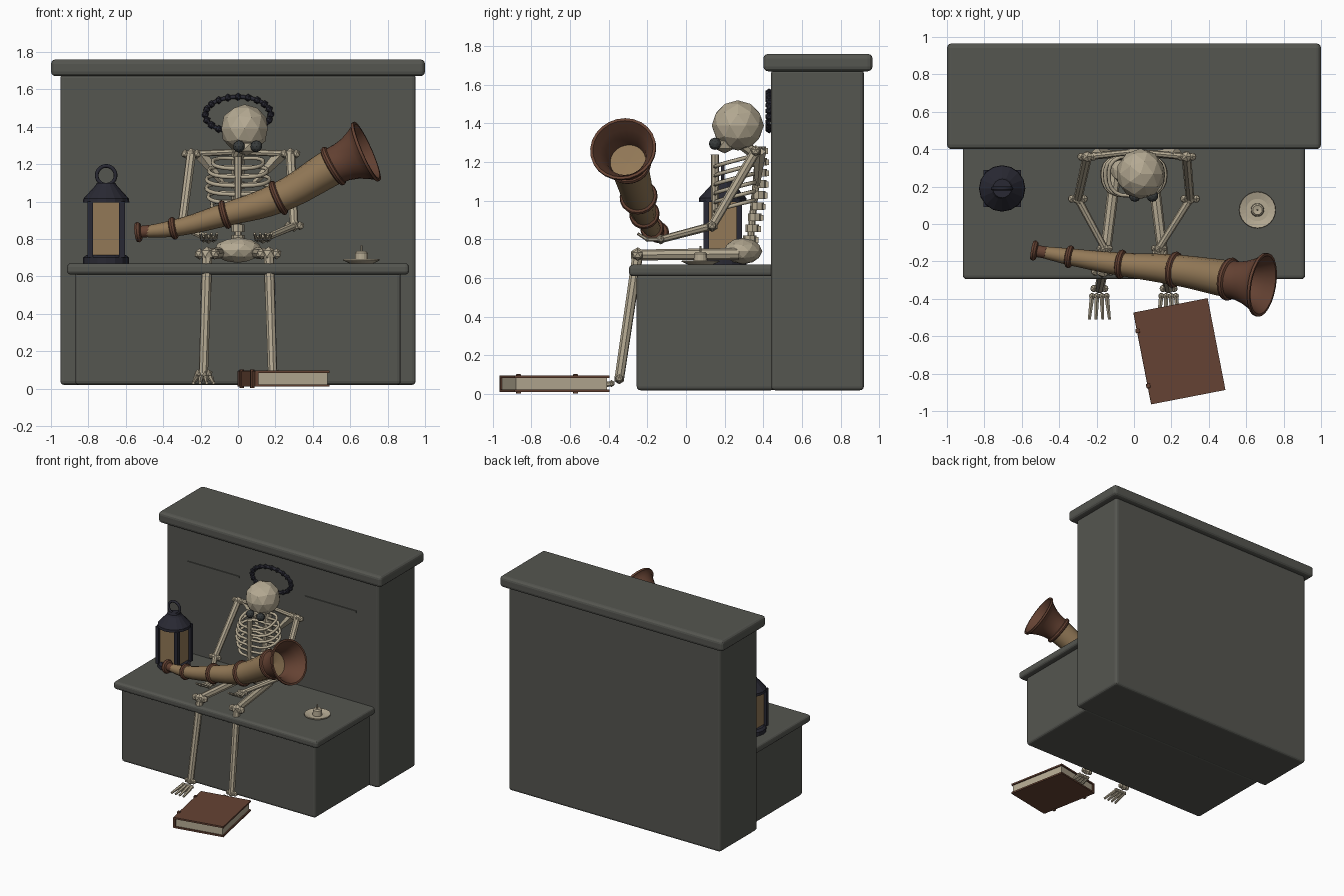
import bpy, bmesh, math
from mathutils import Vector, Matrix

if "Cube" in bpy.data.objects:
    bpy.data.objects.remove(bpy.data.objects["Cube"])


def material(name, rgb):
    m = bpy.data.materials.new(name)
    m.use_nodes = True
    m.diffuse_color = (*rgb, 1)
    m.node_tree.nodes["Principled BSDF"].inputs["Base Color"].default_value = (*rgb, 1)
    return m


stone = material("grey stone", (0.09, 0.092, 0.08))
bone_mat = material("old bone", (0.46, 0.40, 0.29))
tan = material("tan horn", (0.29, 0.19, 0.095))
brown = material("brown leather", (0.13, 0.055, 0.033))
iron = material("dark iron", (0.022, 0.022, 0.033))
socket = material("dark socket", (0.04, 0.045, 0.045))


def finish(name, bm, mat, smooth=False):
    bmesh.ops.recalc_face_normals(bm, faces=bm.faces)
    me = bpy.data.meshes.new(name)
    bm.to_mesh(me)
    bm.free()
    me.materials.append(mat)
    ob = bpy.data.objects.new(name, me)
    bpy.context.collection.objects.link(ob)
    if smooth:
        bpy.ops.object.select_all(action='DESELECT')
        ob.select_set(True)
        bpy.context.view_layer.objects.active = ob
        bpy.ops.object.shade_smooth_by_angle(angle=math.radians(35))
    return ob


def add_box(bm, lo, hi):
    lo, hi = Vector(lo), Vector(hi)
    bmesh.ops.create_cube(bm, size=1, matrix=Matrix.Translation((lo + hi) / 2) @ Matrix.Diagonal((*(hi - lo), 1)))


def box(name, lo, hi, mat, bevel=0):
    bm = bmesh.new()
    add_box(bm, lo, hi)
    ob = finish(name, bm, mat)
    if bevel:
        b = ob.modifiers.new("soft edge", 'BEVEL')
        b.width, b.segments = bevel, 3
    return ob


def add_rod(bm, p, q, r1, r2, sides=8):
    p, q = Vector(p), Vector(q)
    turn = (q - p).to_track_quat('Z', 'Y').to_matrix().to_4x4()
    bmesh.ops.create_cone(bm, cap_ends=True, segments=sides, radius1=r1, radius2=r2,
                          depth=(q - p).length, matrix=Matrix.Translation((p + q) / 2) @ turn)


def add_ball(bm, p, size, level=1):
    s = size if isinstance(size, tuple) else (size,) * 3
    bmesh.ops.create_icosphere(bm, subdivisions=level, radius=1,
                               matrix=Matrix.Translation(p) @ Matrix.Diagonal((*s, 1)))


def lathe(name, profile, origin, axis, mat, sides=16, smooth=False):
    # profile is a list of (radius, distance along axis)
    bm = bmesh.new()
    verts = [bm.verts.new((r, 0, h)) for r, h in profile]
    edges = [bm.edges.new(pair) for pair in zip(verts, verts[1:])]
    bmesh.ops.spin(bm, geom=verts + edges, cent=(0, 0, 0), axis=(0, 0, 1), angle=math.tau, steps=sides)
    bmesh.ops.remove_doubles(bm, verts=bm.verts, dist=0.0005)
    bm.transform(Matrix.Translation(origin) @ Vector(axis).to_track_quat('Z', 'Y').to_matrix().to_4x4())
    return finish(name, bm, mat, smooth)


def tube(name, paths, mat, depth=1, closed=False, res=2, detail=5):
    # each path is a list of (point, radius factor)
    cu = bpy.data.curves.new(name, 'CURVE')
    cu.dimensions = '3D'
    cu.bevel_depth, cu.bevel_resolution, cu.resolution_u, cu.use_fill_caps = depth, res, detail, True
    for path in paths:
        sp = cu.splines.new('BEZIER')
        sp.bezier_points.add(len(path) - 1)
        sp.use_cyclic_u = closed
        for bp, (p, r) in zip(sp.bezier_points, path):
            bp.co, bp.radius = p, r
            bp.handle_left_type = bp.handle_right_type = 'AUTO'
    cu.materials.append(mat)
    ob = bpy.data.objects.new(name, cu)
    bpy.context.collection.objects.link(ob)
    bpy.ops.object.select_all(action='DESELECT')
    ob.select_set(True)
    bpy.context.view_layer.objects.active = ob
    bpy.ops.object.convert(target='MESH')
    return bpy.context.object


# Stone bench and wall
box("wall", (-0.95, 0.44, 0.02), (0.95, 0.92, 1.68), stone, 0.02)
box("wall_cap", (-1, 0.4, 1.67), (1, 0.965, 1.76), stone, 0.025)
box("bench_base", (-0.87, -0.255, 0.02), (0.87, 0.46, 0.62), stone, 0.02)
box("bench_seat", (-0.915, -0.295, 0.61), (0.915, 0.46, 0.67), stone, 0.02)
for s in (-1, 1):
    box("carved_line", (s * 0.525 - 0.23, 0.432, 1.395), (s * 0.525 + 0.23, 0.442, 1.41), stone)

# Wall wreath: oval band with studs
oval = [Vector((0.175 * math.cos(a), 0.43, 1.465 + 0.095 * math.sin(a)))
        for a in (math.tau * i / 20 for i in range(20))]
tube("wreath_band", [[(p, 1) for p in oval]], iron, 0.012, True, 1, 2)
bm = bmesh.new()
for p in oval:
    add_ball(bm, p, 0.021)
finish("wreath_studs", bm, iron)

# Skull
bm = bmesh.new()
add_ball(bm, (0.035, 0.268, 1.39), (0.13, 0.135, 0.13), 2)
add_ball(bm, (0.045, 0.2, 1.29), (0.07, 0.06, 0.045))
add_rod(bm, (0.03, 0.28, 1.3), (0, 0.36, 1.24), 0.03, 0.03)
finish("skull", bm, bone_mat)
bm = bmesh.new()
for x in (0.005, 0.098):
    add_ball(bm, (x, 0.15, 1.295), 0.032, 2)
finish("eye_sockets", bm, socket)

# Spine, breastbone and pelvis
bm = bmesh.new()
for i in range(9):
    t = i / 8
    y = 0.33 + 0.055 * math.sin(t * 2)
    z = 0.8 + 0.46 * t
    add_rod(bm, (0, y, z - 0.02), (0, y, z + 0.02), 0.035, 0.035)
    add_box(bm, (-0.012, y, z - 0.018), (0.012, y + 0.045, z + 0.012))
add_rod(bm, (0, 0.33, 0.77), (0, 0.38, 1.27), 0.018, 0.018)
finish("spine", bm, bone_mat)
bm = bmesh.new()
add_rod(bm, (0, 0.15, 0.88), (0, 0.15, 1.24), 0.018, 0.022)
finish("breastbone", bm, bone_mat)
bm = bmesh.new()
add_ball(bm, (0, 0.295, 0.74), (0.13, 0.1, 0.068), 2)
finish("pelvis", bm, bone_mat)

# Ribs
ribs = []
for i in range(6):
    z = 1.21 - 0.046 * i
    w = 0.135 + 0.035 * math.sin(i * 0.6)
    for s in (-1, 1):
        ribs.append([((0, 0.37 - 0.006 * i, z + 0.02), 1), ((s * w * 0.8, 0.34, z + 0.02), 1),
                     ((s * w, 0.26, z), 1), ((s * w * 0.75, 0.17, z - 0.025), 1), ((0, 0.15, z - 0.035), 1)])
tube("ribs", ribs, bone_mat, 0.011, res=1, detail=3)

# Limbs, mirrored by side
for s, side in ((-1, "right"), (1, "left")):
    shoulder = Vector((s * 0.265 + 0.015, 0.36, 1.255))
    elbow = Vector((s * 0.3, 0.135, 0.87))
    wrist = Vector((s * 0.145 - 0.012, -0.13, 0.8))
    hip = Vector((s * 0.1, 0.27, 0.725))
    knee = Vector((s * 0.165, -0.25, 0.72))
    ankle = Vector((s * 0.185, -0.345, 0.08))

    bm = bmesh.new()
    add_rod(bm, (s * 0.02, 0.385, 1.265), shoulder, 0.016, 0.018)
    add_rod(bm, (s * 0.07, 0.37, 1.08), shoulder + Vector((-s * 0.05, 0.02, 0)), 0.012, 0.035, 4)
    finish(side + "_collar", bm, bone_mat)

    for name, a, b, r in (("upper_arm", shoulder, elbow, 0.026), ("forearm", elbow, wrist, 0.021),
                          ("thigh", hip, knee, 0.031), ("shin", knee, ankle, 0.028)):
        bm = bmesh.new()
        add_rod(bm, a, b, r, r * 0.9)
        finish(side + "_" + name, bm, bone_mat)

    # Knobbly joints: a core with a ball on each side
    for name, p, r in (("shoulder", shoulder, 0.032), ("elbow", elbow, 0.032), ("wrist", wrist, 0.026),
                       ("knee", knee, 0.04), ("ankle", ankle, 0.029)):
        bm = bmesh.new()
        add_ball(bm, p, r)
        for d in (-1, 1):
            add_ball(bm, p + Vector((d * r, 0, 0)), r * 0.75)
        finish(side + "_" + name, bm, bone_mat)

    # Fingers curl beneath the horn, toes fan forward
    bm = bmesh.new()
    for i in range(4):
        f = i - 1.5
        mid = wrist + Vector((f * 0.024, -0.07, 0.0))
        add_rod(bm, wrist + Vector((f * 0.012, 0, 0)), mid, 0.012, 0.01, 6)
        add_ball(bm, mid, 0.013)
        add_rod(bm, mid, mid + Vector((f * 0.006, -0.05, 0.03)), 0.01, 0.007, 6)
    finish(side + "_hand", bm, bone_mat)
    bm = bmesh.new()
    for i in range(4):
        f = i - 1.5
        mid = ankle + Vector((f * 0.026, -0.04, -0.025))
        add_ball(bm, mid, 0.018)
        add_rod(bm, mid, ankle + Vector((f * 0.036, -0.165, -0.05)), 0.014, 0.009, 6)
    finish(side + "_foot", bm, bone_mat)

# Horn with bands, mouthpiece and bell
path = [Vector(p) for p in ((-0.545, -0.14, 0.835), (-0.345, -0.175, 0.857), (-0.07, -0.215, 0.93),
                            (0.216, -0.245, 1.02), (0.51, -0.295, 1.19))]
radii = (0.026, 0.045, 0.062, 0.082, 0.1)
tube("horn_body", [list(zip(path, radii))], tan, 1, res=4, detail=5)
for i in range(1, 5):
    along = path[min(i + 1, 4)] - path[i - 1]
    r = radii[i]
    lathe("horn_band", [(r, -0.018), (r + 0.012, -0.012), (r + 0.017, 0), (r + 0.012, 0.012), (r, 0.018)],
          path[i], along, brown, 20, True)
lathe("mouthpiece", [(0, 0.01), (0.03, 0), (0.05, 0), (0.055, 0.012), (0.048, 0.025), (0.032, 0.03),
                     (0.032, 0.075), (0.02, 0.08)], path[0], path[1] - path[0], brown, 20, True)
bell_axis = Vector((0.175, -0.03, 0.077))
lathe("horn_bell", [(0.1, -0.01), (0.104, 0.05), (0.117, 0.1), (0.14, 0.15), (0.16, 0.18), (0.172, 0.185),
                    (0.172, 0.2), (0.158, 0.2), (0.13, 0.15), (0.105, 0.1), (0.092, 0.03)],
      path[4], bell_axis, brown, 24, True)
lathe("horn_throat", [(0.0, 0.02), (0.094, 0.035)], path[4], bell_axis, tan, 24)

# Lantern
lx, ly = -0.705, 0.19
up = (0, 0, 1)
lathe("lantern_base", [(0, 0.67), (0.123, 0.67), (0.123, 0.7), (0.105, 0.715), (0, 0.715)], (lx, ly, 0), up, iron)
lathe("lantern_roof", [(0, 0.995), (0.124, 0.995), (0.122, 1.015), (0.058, 1.085), (0.05, 1.1), (0, 1.1)],
      (lx, ly, 0), up, iron)
box("lantern_panes", (lx - 0.08, ly - 0.08, 0.71), (lx + 0.08, ly + 0.08, 1.0), tan)
bm = bmesh.new()
for a in (-1, 1):
    for b in (-1, 1):
        cx, cy = lx + a * 0.085, ly + b * 0.085
        add_box(bm, (cx - 0.015, cy - 0.015, 0.7), (cx + 0.015, cy + 0.015, 1.0))
finish("lantern_posts", bm, iron)
tube("lantern_handle", [[((lx + 0.05 * math.cos(i * math.pi / 4), ly, 1.14 + 0.05 * math.sin(i * math.pi / 4)), 1)
                         for i in range(8)]], iron, 0.01, True)

# Candle on a saucer
lathe("candle_saucer", [(0, 0.668), (0.06, 0.668), (0.098, 0.685), (0.096, 0.692), (0.06, 0.682), (0, 0.682)],
      (0.66, 0.075, 0), up, bone_mat, 24)
lathe("candle", [(0.036, 0.68), (0.034, 0.725), (0.025, 0.735), (0, 0.73)], (0.66, 0.075, 0), up, bone_mat)
lathe("candle_wick", [(0.006, 0.73), (0.006, 0.765), (0, 0.768)], (0.66, 0.075, 0), up, bone_mat, 6)

# Book lying flat
parts = [box("book_pages", (-0.19, -0.24, 0.02), (0.19, 0.24, 0.085), bone_mat),
         box("book_spine", (-0.205, -0.25, 0.01), (-0.185, 0.25, 0.095), brown, 0.004)]
for z in (0.01, 0.083):
    parts.append(box("book_cover", (-0.2, -0.25, z), (0.2, 0.25, z + 0.013), brown))
for y in (-0.15, 0.15):
    parts.append(box("spine_band", (-0.212, y - 0.012, 0.002), (-0.19, y + 0.012, 0.103), brown, 0.004))
for ob in parts:
    ob.location = (0.245, -0.68, 0)
    ob.rotation_euler.z = math.radians(11)
